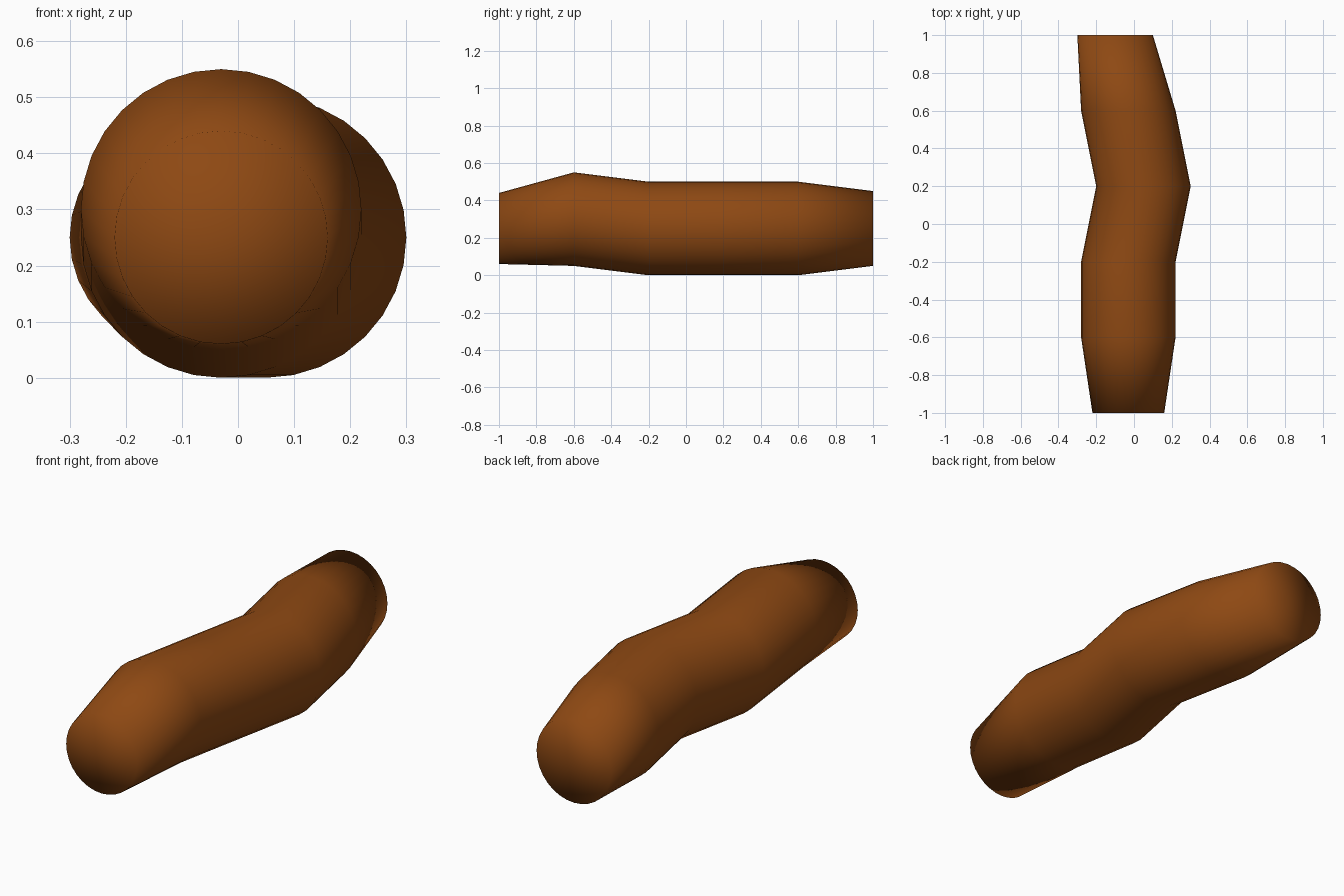
import bpy, bmesh, math

cube = bpy.data.objects.get("Cube")
if cube:
    bpy.data.objects.remove(cube, do_unlink=True)

SIDES = 32

# Colour
brown = bpy.data.materials.new("bark_brown")
brown.use_nodes = True
colour = (0.27, 0.066, 0.0065, 1)
brown.diffuse_color = colour
brown.node_tree.nodes["Principled BSDF"].inputs["Base Color"].default_value = colour

# Cross-sections along the bent log: y, centre x, centre z, radius
sections = [
    (-1.0, -0.03, 0.25, 0.19),
    (-0.6, -0.03, 0.30, 0.25),
    (-0.2, -0.03, 0.25, 0.25),
    (0.2, 0.05, 0.25, 0.25),
    (0.6, -0.03, 0.25, 0.25),
    (1.0, -0.10, 0.25, 0.20),
]

bm = bmesh.new()


def add_ring(y, cx, cz, radius):
    angles = [2 * math.pi * i / SIDES for i in range(SIDES)]
    return [bm.verts.new((cx + radius * math.cos(a), y, cz + radius * math.sin(a)))
            for a in angles]


def add_cap(ring, section):
    y, cx, cz, _ = section
    centre = bm.verts.new((cx, y, cz))
    for i in range(SIDES):
        bm.faces.new((centre, ring[i], ring[(i + 1) % SIDES]))


# Log sides
rings = [add_ring(*s) for s in sections]
for a, b in zip(rings, rings[1:]):
    for i in range(SIDES):
        j = (i + 1) % SIDES
        bm.faces.new((a[i], a[j], b[j], b[i]))

# Flat ends, shaded smoothly into the sides
add_cap(rings[0], sections[0])
add_cap(rings[-1], sections[-1])
bmesh.ops.recalc_face_normals(bm, faces=bm.faces)
for f in bm.faces:
    f.smooth = True

mesh = bpy.data.meshes.new("bent_log")
bm.to_mesh(mesh)
bm.free()
mesh.materials.append(brown)
log = bpy.data.objects.new("bent_log", mesh)
bpy.context.collection.objects.link(log)
